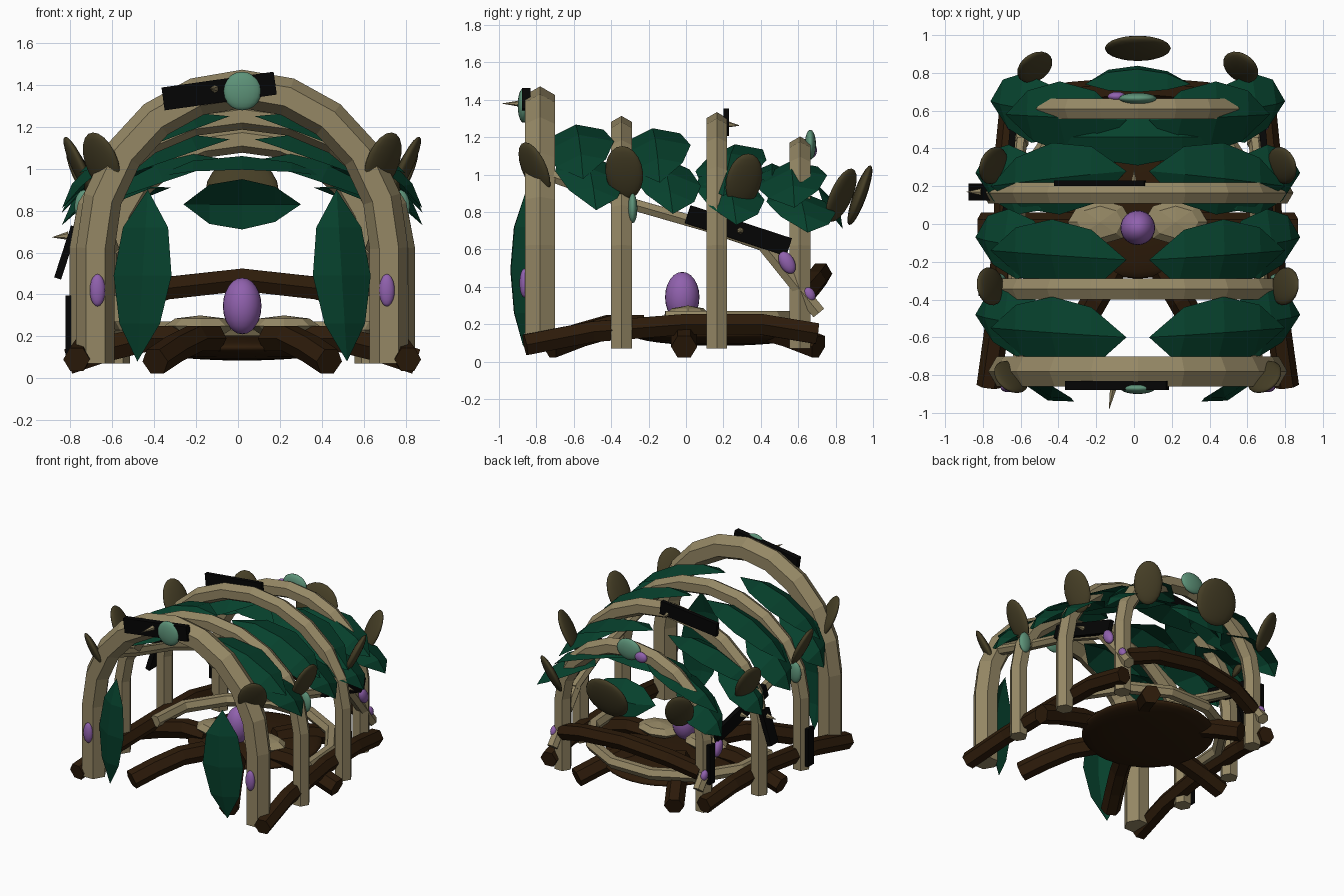
import bpy, bmesh, math
from mathutils import Vector, Euler

cube = bpy.data.objects.get("Cube")
if cube:
    bpy.data.objects.remove(cube, do_unlink=True)

CX = 0.02  # symmetry plane


def material(name, rgb):
    m = bpy.data.materials.new(name)
    m.use_nodes = True
    m.diffuse_color = (*rgb, 1)
    m.node_tree.nodes["Principled BSDF"].inputs["Base Color"].default_value = (*rgb, 1)
    return m


TAN = material("pale_wood", (0.30, 0.245, 0.13))
BROWN = material("dark_bark", (0.026, 0.011, 0.003))
GREEN = material("leaf_green", (0.002, 0.053, 0.026))
OLIVE = material("olive_petal", (0.06, 0.048, 0.019))
TEAL = material("teal_gem", (0.11, 0.29, 0.19))
PURPLE = material("purple_bud", (0.28, 0.12, 0.42))
BLACK = material("black_plate", (0.0015, 0.0015, 0.0015))


def finish(name, bm, mat, smooth=False):
    bmesh.ops.recalc_face_normals(bm, faces=bm.faces)
    me = bpy.data.meshes.new(name)
    bm.to_mesh(me)
    bm.free()
    me.materials.append(mat)
    for p in me.polygons:
        p.use_smooth = smooth
    ob = bpy.data.objects.new(name, me)
    bpy.context.collection.objects.link(ob)
    return ob


def tube(name, pts, r, mat, side=(0, 0, 1)):
    """Six-sided beam swept along a path."""
    pts = [Vector(p) + Vector((CX, 0, 0)) for p in pts]
    bm, rings = bmesh.new(), []
    for i, p in enumerate(pts):
        t = (pts[min(i + 1, len(pts) - 1)] - pts[max(i - 1, 0)]).normalized()
        u = Vector(side).cross(t).normalized()
        v = t.cross(u)
        rings.append([bm.verts.new(p + r * (u * math.cos(k * math.pi / 3) + v * math.sin(k * math.pi / 3)))
                      for k in range(6)])
    for a, b in zip(rings, rings[1:]):
        for k in range(6):
            bm.faces.new((a[k], a[(k + 1) % 6], b[(k + 1) % 6], b[k]))
    bm.faces.new(rings[0])
    bm.faces.new(rings[-1])
    return finish(name, bm, mat)


def blob(name, loc, size, mat, rot=(0, 0, 0), smooth=True, seg=20):
    """Stretched sphere."""
    bm = bmesh.new()
    bmesh.ops.create_uvsphere(bm, u_segments=seg, v_segments=max(seg // 2, 4), radius=1)
    bmesh.ops.scale(bm, vec=size, verts=bm.verts)
    ob = finish(name, bm, mat, smooth)
    ob.location = Vector(loc) + Vector((CX, 0, 0))
    ob.rotation_euler = Euler(rot)
    return ob


def leaf(name, base, tip, half, bulge):
    """Creased pointed leaf from base to tip."""
    base, tip, half, bulge = map(Vector, (base, tip, half, bulge))
    base.x += CX
    tip.x += CX
    bm, rows = bmesh.new(), []
    first, last = bm.verts.new(base), bm.verts.new(tip)
    for t, w in ((0.22, 0.78), (0.5, 1.0), (0.78, 0.7)):
        c = base.lerp(tip, t)
        rows.append([bm.verts.new(c + half * w * s + bulge * w * (1 if s == 0 else 0.35)) for s in (-1, 0, 1)])
    for k in (0, 1):
        bm.faces.new((first, rows[0][k], rows[0][k + 1]))
        bm.faces.new((last, rows[-1][k + 1], rows[-1][k]))
        for a, b in zip(rows, rows[1:]):
            bm.faces.new((a[k], b[k], b[k + 1], a[k + 1]))
    return finish(name, bm, GREEN)


def plate(name, loc, size, rot=(0, 0, 0)):
    bm = bmesh.new()
    bmesh.ops.create_cube(bm, size=1)
    bmesh.ops.scale(bm, vec=size, verts=bm.verts)
    ob = finish(name, bm, BLACK)
    ob.location, ob.rotation_euler = loc, rot


def thorn(name, loc, direction, length=0.12):
    bm = bmesh.new()
    bmesh.ops.create_cone(bm, cap_ends=True, segments=6, radius1=0.02, radius2=0, depth=length)
    ob = finish(name, bm, TAN)
    d = Vector(direction)
    ob.location = Vector(loc) + d.normalized() * length / 2
    ob.rotation_euler = d.to_track_quat('Z', 'Y').to_euler()


# Four arches: y, half width, crown height, beam radius
arches = {"front_arch": (-0.78, 0.70, 1.38, 0.092), "second_arch": (-0.345, 0.76, 1.25, 0.064),
          "third_arch": (0.165, 0.76, 1.27, 0.064), "back_arch": (0.61, 0.60, 1.14, 0.064)}
SPRING = 0.62
for name, (y, w, top, r) in arches.items():
    path = [(w, y, 0.07)]
    for i in range(11):
        a = math.pi * i / 10
        path.append((w * math.cos(a), y, SPRING + (top - SPRING) * math.sin(a)))
    path.append((-w, y, 0.07))
    tube(name, path, r, TAN, (0, 1, 0))

# Floor: disc, six radial roots, back half ring
blob("floor_disc", (0, 0.18, 0.145), (0.47, 0.47, 0.06), BROWN, seg=32)
for i in range(6):
    a = math.pi / 3 * i
    c, s = math.cos(a), math.sin(a)
    tube("radial_root", [(c * r, s * r - 0.01, z) for r, z in ((0.27, 0.19), (0.45, 0.19), (0.65, 0.14), (0.83, 0.08))],
         0.07, BROWN)
ring = [math.radians(-10 + 200 / 7 * i) for i in range(8)]
tube("floor_ring", [(0.66 * math.cos(a), 0.64 * math.sin(a), 0.23) for a in ring], 0.046, TAN)

# Centre egg on its two-petal nest
blob("egg", (0, -0.02, 0.345), (0.092, 0.092, 0.135), PURPLE, seg=24)

# Arched log across the back
tube("back_log", [(-0.58, 0.63, 0.36), (-0.36, 0.69, 0.43), (0, 0.72, 0.47), (0.36, 0.69, 0.43), (0.58, 0.63, 0.36)],
     0.062, BROWN)

# Roof bays: y, lean of the inner tip, inner height, outer reach, total drop
bays = ((-0.55, -0.05, 1.25, 0.86, 0.44), (-0.14, -0.05, 1.23, 0.86, 0.44),
        (0.2, 0.08, 1.14, 0.86, 0.41), (0.58, -0.03, 1.04, 0.78, 0.35))

# Mirrored side parts
for s, side in ((1, "left"), (-1, "right")):
    blob(side + "_nest_petal", (s * 0.2, 0.01, 0.25), (0.17, 0.12, 0.05), TAN, smooth=False, seg=8)
    tube(side + "_ground_log", [(s * 0.79, -0.86, 0.09), (s * 0.74, -0.5, 0.16), (s * 0.70, 0, 0.2),
                                (s * 0.69, 0.4, 0.2), (s * 0.66, 0.7, 0.15)], 0.064, BROWN)
    tube(side + "_rail", [(s * 0.62, -0.74, 1.0), (s * 0.65, -0.35, 0.86), (s * 0.66, 0.1, 0.73),
                          (s * 0.62, 0.45, 0.61)], 0.036, TAN)
    tube(side + "_rail_brace", [(s * 0.62, 0.42, 0.62), (s * 0.62, 0.71, 0.26)], 0.042, TAN)
    leaf(side + "_curtain_leaf", (s * 0.45, -0.86, 0.9), (s * 0.5, -0.87, 0.08),
         (s * -0.138, -0.05, 0), (0, -0.07, 0))

    # Roof leaves, an upper and a lower one in each bay
    for y, lean, z, reach, drop in bays:
        leaf(side + "_upper_leaf", (s * 0.06, y + lean, z), (s * (reach - 0.08), y, z - 0.62 * drop),
             (s * 0.02, 0.19, 0.03), (s * 0.04, 0, 0.1))
        leaf(side + "_lower_leaf", (s * (reach - 0.44), y, z - 0.13), (s * reach, y + 0.07, z - drop),
             (s * 0.02, 0.185, -0.03), (s * 0.07, 0, 0.07))

    # Upright petals leaning outward
    for x, y, z, turn in ((0.67, -0.81, 1.03, -50), (0.78, -0.33, 1.01, -10),
                          (0.765, 0.31, 0.97, 20), (0.545, 0.83, 0.89, 55)):
        blob(side + "_petal", (s * x, y, z), (0.03, 0.102, 0.157), OLIVE,
             (0, math.radians(25), math.radians(turn if s > 0 else 180 - turn)))

    # Gems and buds
    blob(side + "_gem", (s * 0.75, -0.285, 0.82), (0.05, 0.025, 0.08), TEAL)
    blob(side + "_leg_bud", (s * 0.69, -0.865, 0.42), (0.037, 0.025, 0.077), PURPLE)
    blob(side + "_upper_bud", (s * 0.67, 0.54, 0.53), (0.03, 0.04, 0.065), PURPLE, (0.5, 0, 0))
    blob(side + "_lower_bud", (s * 0.64, 0.66, 0.36), (0.025, 0.03, 0.04), PURPLE, (0.5, 0, 0))

    # Sloping plate between the third and back arches
    plate(side + "_side_plate", (CX + s * 0.68, 0.28, 0.70), (0.035, 0.57, 0.1),
          (math.radians(-18), 0, s * math.radians(5)))
    thorn(side + "_side_thorn", (CX + s * 0.69, 0.29, 0.70), (s, 0, -0.1), 0.08)

# Middle back parts
leaf("crown_leaf", (-0.42, 0.46, 0.96), (0.42, 0.46, 0.96), (0, 0.15, 0.0), (0, 0, 0.1))
leaf("tail_leaf", (-0.28, 0.74, 0.83), (0.28, 0.74, 0.83), (0, -0.07, 0.12), (0, 0.08, 0.0))
blob("back_petal", (0, 0.93, 0.89), (0.175, 0.035, 0.17), OLIVE, (math.radians(-20), 0, 0))
blob("front_gem", (0, -0.87, 1.37), (0.092, 0.03, 0.092), TEAL)
blob("back_gem", (0, 0.665, 1.16), (0.1, 0.03, 0.08), TEAL)
blob("back_bud", (-0.11, 0.675, 1.13), (0.05, 0.025, 0.04), PURPLE)

# Black plates with thorns
plate("front_plate", (-0.09, -0.855, 1.37), (0.54, 0.045, 0.11), (0, math.radians(-8), 0))
plate("roof_plate", (-0.18, 0.215, 1.28), (0.48, 0.03, 0.1), (0, math.radians(-6), 0))
plate("second_leg_plate", (-0.81, -0.345, 0.25), (0.025, 0.07, 0.29))
plate("third_leg_plate", (-0.82, 0.17, 0.6), (0.035, 0.09, 0.26), (0, math.radians(18), 0))
plate("back_leg_plate", (-0.645, 0.62, 0.44), (0.03, 0.06, 0.3))
thorn("third_leg_thorn", (-0.81, 0.17, 0.68), (-1, 0, -0.1), 0.08)
thorn("front_thorn", (-0.11, -0.87, 1.38), (-0.2, -1, 0))
thorn("roof_thorn", (0, 0.21, 1.27), (0, 1, -0.1), 0.08)
